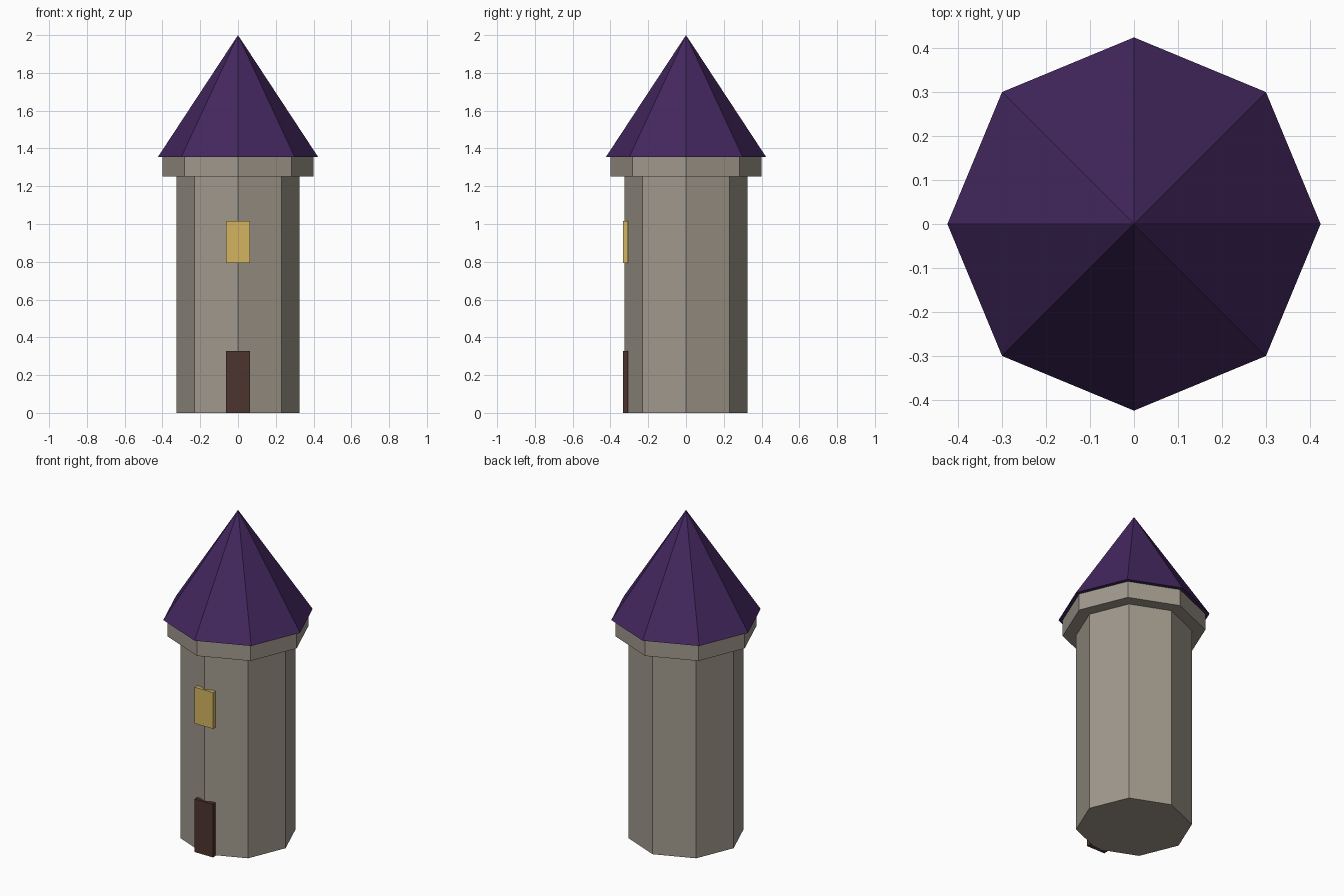
import bpy
import math

cube = bpy.data.objects.get("Cube")
if cube:
    bpy.data.objects.remove(cube, do_unlink=True)


def make_material(name, color):
    mat = bpy.data.materials.new(name)
    mat.use_nodes = True
    mat.diffuse_color = (*color, 1)
    bsdf = next(n for n in mat.node_tree.nodes if n.type == 'BSDF_PRINCIPLED')
    bsdf.inputs["Base Color"].default_value = (*color, 1)
    bsdf.inputs["Roughness"].default_value = 0.9
    return mat


stone = make_material("warm grey stone", (0.35, 0.315, 0.262))
purple = make_material("dark purple roof", (0.056, 0.02, 0.112))
gold = make_material("window gold", (0.65, 0.46, 0.12))
wood = make_material("dark brown wood", (0.076, 0.036, 0.027))


def finish(name, mat):
    obj = bpy.context.object
    obj.name = obj.data.name = name
    obj.data.materials.append(mat)
    return obj


def octagon(name, mat, bottom, top, radius, tip_radius):
    """Eight-sided prism or cone with corners on the x and y axes."""
    bpy.ops.mesh.primitive_cone_add(
        vertices=8, radius1=radius, radius2=tip_radius, depth=top - bottom,
        location=(0, 0, (bottom + top) / 2))
    return finish(name, mat)


def front_panel(name, mat, bottom, top):
    """Thin box standing against the front corner of the tower."""
    bpy.ops.mesh.primitive_cube_add(size=1, location=(0, -0.32, (bottom + top) / 2))
    obj = finish(name, mat)
    for v in obj.data.vertices:
        v.co.x *= 0.125
        v.co.y *= 0.026
        v.co.z *= top - bottom
    return obj


# Stone tower and the wider collar below the roof
octagon("tower_wall", stone, 0, 1.26, 0.325, 0.325)
octagon("tower_collar", stone, 1.252, 1.384, 0.4, 0.4)

# Pointed roof
octagon("roof", purple, 1.355, 2.0, 0.424, 0)

# Door and window
front_panel("door", wood, 0, 0.328)
front_panel("window", gold, 0.793, 1.017)
